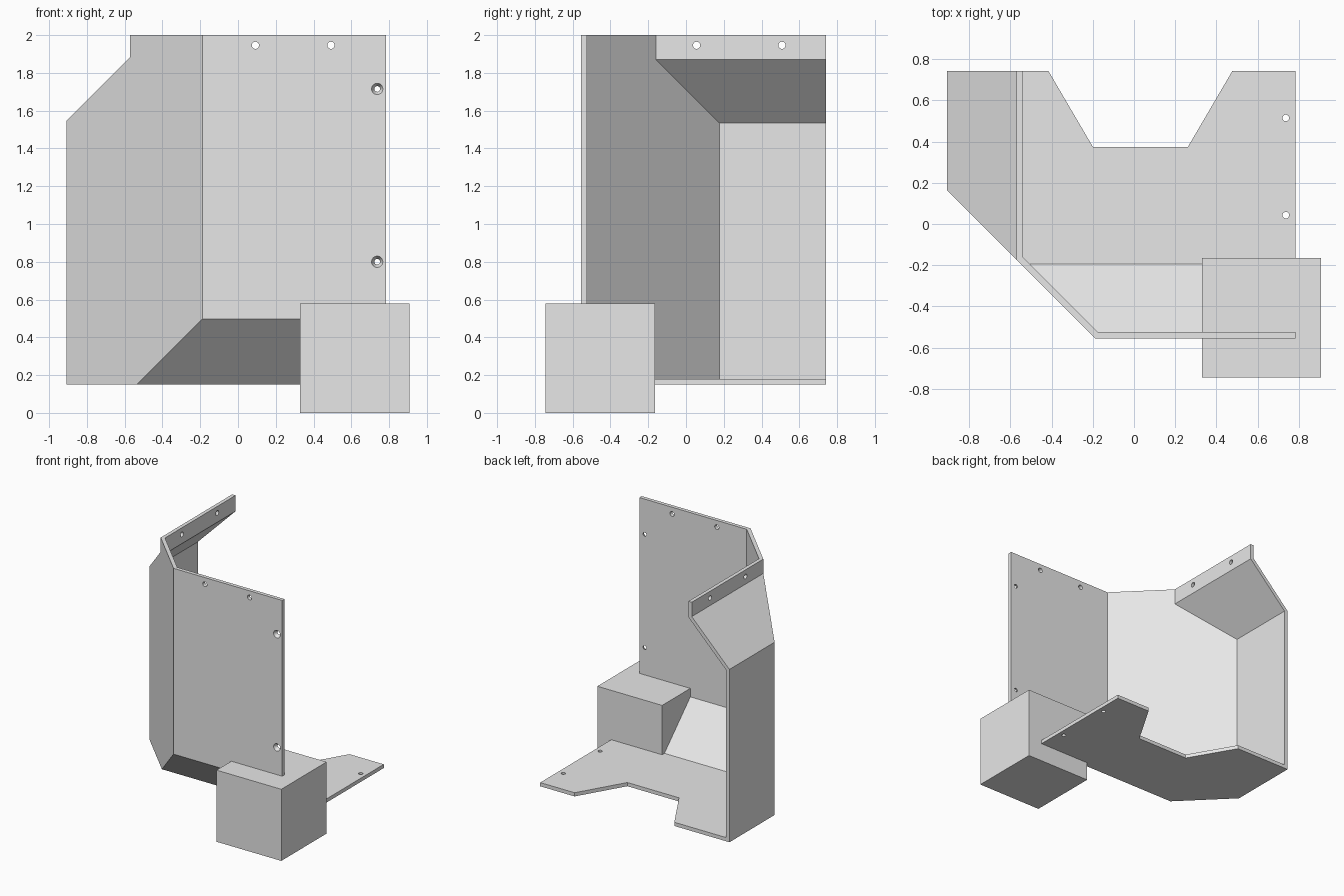
import bpy, bmesh, math
from mathutils import Matrix, Vector

if "Cube" in bpy.data.objects:
    bpy.data.objects.remove(bpy.data.objects["Cube"])

grey = bpy.data.materials.new("light_grey")
grey.diffuse_color = (0.8, 0.8, 0.8, 1)
grey.use_nodes = True
grey.node_tree.nodes["Principled BSDF"].inputs["Base Color"].default_value = grey.diffuse_color

RIGHT, BACK, TOP, THICK = 0.784, 0.742, 2.0, 0.03


def make_object(name, bm):
    bmesh.ops.recalc_face_normals(bm, faces=bm.faces[:])
    mesh = bpy.data.meshes.new(name)
    bm.to_mesh(mesh)
    bm.free()
    mesh.materials.append(grey)
    ob = bpy.data.objects.new(name, mesh)
    bpy.context.collection.objects.link(ob)
    return ob


def skin(t):
    """Corner points of the folded sheet, offset inward by t."""
    s = t * math.sqrt(2)
    left, front, floor, flange = -0.908 + t, -0.555 + t, 0.15 + t, -0.571 + t
    diag = -0.743 + s       # x + y on the corner panel
    lower = -0.057 + s      # y + z on the lower slope
    upper = 2.455 - s       # z - x on the upper slope
    fx, fz, by = diag - front, lower - front, lower - floor
    return {
        "a": (fx, front, TOP), "b": (RIGHT, front, TOP),
        "c": (RIGHT, front, fz), "d": (fx, front, fz),
        "e": (RIGHT, by, floor), "f": (diag - by, by, floor),
        "g": (RIGHT, BACK, floor), "h": (0.477, BACK, floor),
        "i": (0.262, 0.375, floor), "j": (-0.2, 0.375, floor),
        "k": (-0.415, BACK, floor), "l": (left, BACK, floor),
        "m": (left, diag - left, floor),
        "n": (left, BACK, left + upper), "o": (left, diag - left, left + upper),
        "p": (flange, BACK, flange + upper), "q": (flange, diag - flange, flange + upper),
        "r": (flange, BACK, TOP), "s": (flange, diag - flange, TOP),
    }


# Folded guard: front, lower slope, floor, side, upper slope, flange, corner
panels = ["abcd", "dcef", "feghijklm", "mlno", "onpq", "qprs", "adfmoqs"]
rim = "abceghijklnprs"
bm = bmesh.new()
outer = {k: bm.verts.new(p) for k, p in skin(0).items()}
inner = {k: bm.verts.new(p) for k, p in skin(THICK).items()}
for panel in panels:
    bm.faces.new([outer[k] for k in panel])
    bm.faces.new([inner[k] for k in reversed(panel)])
for k, n in zip(rim, rim[1:] + rim[0]):
    bm.faces.new([outer[k], outer[n], inner[n], inner[k]])
guard = make_object("folded_guard", bm)

# Screw holes, cut by one helper made of separate pins
bm = bmesh.new()


def pin(centre, axis, r1, r2, depth=0.1):
    turn = Vector((0, 0, 1)).rotation_difference(Vector(axis)).to_matrix().to_4x4()
    bmesh.ops.create_cone(bm, cap_ends=True, segments=24, radius1=r1, radius2=r2,
                          depth=depth, matrix=Matrix.Translation(centre) @ turn)


for x in (0.092, 0.492):                      # top of front panel
    pin((x, -0.54, 1.946), (0, 1, 0), 0.019, 0.019)
for z in (1.715, 0.80):                       # countersunk holes
    pin((0.737, -0.54, z), (0, 1, 0), 0.035, 0.010, 0.05)
for y in (0.056, 0.508):                      # flange
    pin((-0.556, y, 1.946), (1, 0, 0), 0.019, 0.019)
for y in (0.043, 0.515):                      # floor
    pin((0.737, y, 0.165), (0, 0, 1), 0.016, 0.016)
cutter = make_object("hole_cutter", bm)
cutter.hide_render = True

cut = guard.modifiers.new("holes", "BOOLEAN")
cut.operation = "DIFFERENCE"
cut.solver = "EXACT"
cut.object = cutter
bpy.context.view_layer.objects.active = guard
bpy.ops.object.modifier_apply(modifier=cut.name)
bpy.data.objects.remove(cutter)

# Solid block through the lower right corner
bm = bmesh.new()
size = 0.579
bmesh.ops.create_cube(bm, size=size, matrix=Matrix.Translation((0.6185, -0.4545, size / 2)))
make_object("corner_block", bm)
